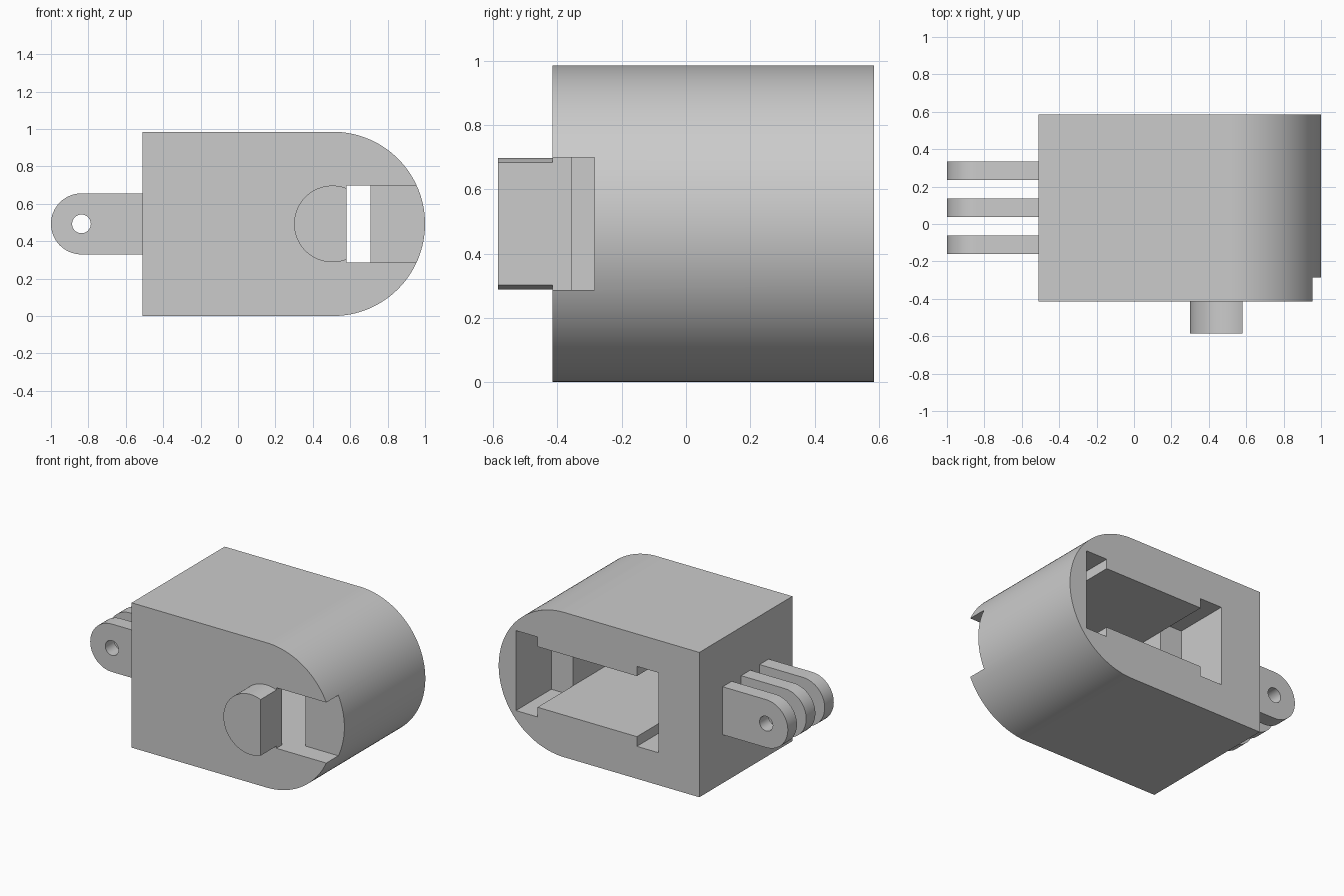
import bpy, bmesh, math

cube = bpy.data.objects.get("Cube")
if cube:
    bpy.data.objects.remove(cube, do_unlink=True)

MID = 0.4925            # height of the centre line
FRONT, BACK = -0.415, 0.585

grey = bpy.data.materials.new("plain grey")
grey.use_nodes = True
colour = (0.6, 0.6, 0.6, 1)
grey.diffuse_color = colour
grey.node_tree.nodes["Principled BSDF"].inputs["Base Color"].default_value = colour


def arc(cx, radius, start, end, steps):
    """Points on an arc around the centre line, angles in degrees."""
    angles = [math.radians(start + (end - start) * i / steps) for i in range(steps + 1)]
    return [(cx + radius * math.cos(a), MID + radius * math.sin(a)) for a in angles]


def extrude(name, profile, y0, y1):
    """Solid made from an x-z profile, running from y0 to y1."""
    bm = bmesh.new()
    face = bm.faces.new([bm.verts.new((x, y0, z)) for x, z in profile])
    moved = bmesh.ops.extrude_face_region(bm, geom=[face])["geom"]
    verts = [v for v in moved if isinstance(v, bmesh.types.BMVert)]
    bmesh.ops.translate(bm, verts=verts, vec=(0, y1 - y0, 0))
    bmesh.ops.recalc_face_normals(bm, faces=bm.faces)
    mesh = bpy.data.meshes.new(name)
    bm.to_mesh(mesh)
    bm.free()
    mesh.materials.append(grey)
    obj = bpy.data.objects.new(name, mesh)
    bpy.context.collection.objects.link(obj)
    return obj


def slab(x0, x1, half):
    """Rectangle profile centred on the middle height."""
    return [(x0, MID - half), (x1, MID - half), (x1, MID + half), (x0, MID + half)]


def select(obj):
    bpy.ops.object.select_all(action='DESELECT')
    obj.select_set(True)
    bpy.context.view_layer.objects.active = obj


def cut(obj, cutter):
    """Subtract the cutter and remove it."""
    cutter.hide_render = True
    mod = obj.modifiers.new("cut", 'BOOLEAN')
    mod.operation = 'DIFFERENCE'
    mod.solver = 'EXACT'
    mod.object = cutter
    select(obj)
    bpy.ops.object.modifier_apply(modifier=mod.name)
    bpy.data.objects.remove(cutter, do_unlink=True)


def smooth(obj):
    select(obj)
    bpy.ops.object.shade_smooth_by_angle(angle=math.radians(30))


# Housing with one round end
body = extrude("housing", [(-0.51, MID + MID), (-0.51, 0)] + arc(0.5075, MID, -90, 90, 64),
               FRONT, BACK)

# Back recess: narrow in the middle, taller at both ends
X0, X1, X2, X3 = -0.204, -0.04, 0.708, 0.87
LOW, TALL = 0.206, 0.272
lower = [(X0, -TALL), (X1, -TALL), (X1, -LOW), (X2, -LOW), (X2, -TALL), (X3, -TALL)]
outline = lower + [(x, -z) for x, z in reversed(lower)]
cut(body, extrude("recess_cutter", [(x, MID + z) for x, z in outline], 0.205, 1))

# Deep chamber, then the front notch that opens into it
cut(body, extrude("chamber_cutter", slab(X1, X2, LOW), -0.355, 0.4))
cut(body, extrude("notch_cutter", slab(0.58, 1.2, LOW), -0.6, -0.285))
smooth(body)

# Front knob: a disc cut flat beside the notch
flat = math.degrees(math.acos((0.58 - 0.505) / 0.205))
smooth(extrude("knob", arc(0.505, 0.205, flat, 360 - flat, 48), -0.585, FRONT))

# Three hinge fins with a pin hole
for i, y in enumerate((-0.16, 0.038, 0.236)):
    fin = extrude(f"hinge_fin_{i + 1}",
                  [(-0.51, MID - 0.163), (-0.51, MID + 0.163)] + arc(-0.837, 0.163, 90, 270, 32),
                  y, y + 0.098)
    cut(fin, extrude("pin_cutter", arc(-0.837, 0.05, 0, 348.75, 31), y - 0.1, y + 0.2))
    smooth(fin)
